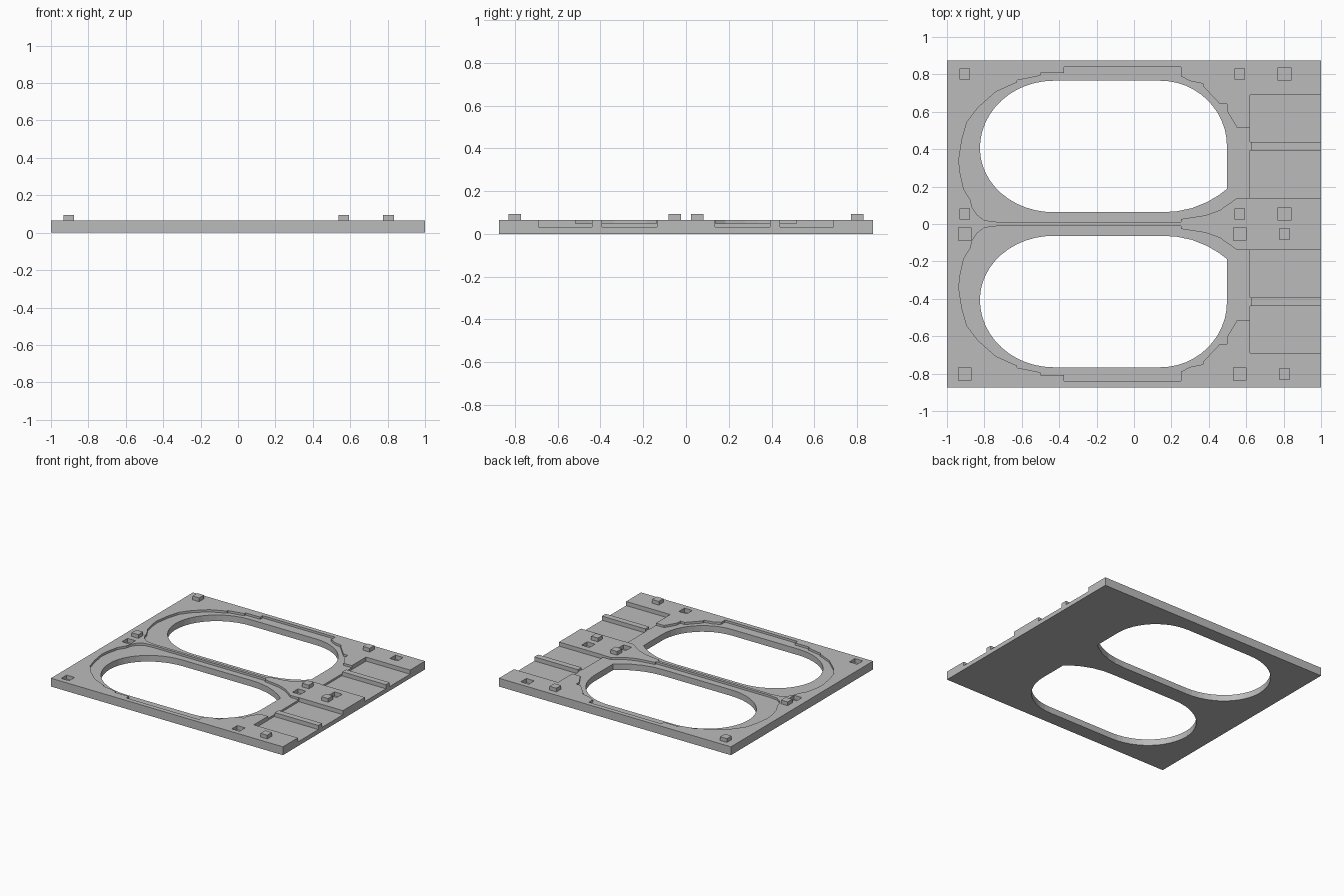
import bpy, bmesh
from math import cos, sin, radians

cube = bpy.data.objects.get("Cube")
if cube:
    bpy.data.objects.remove(cube, do_unlink=True)

grey = bpy.data.materials.new("plain grey")
grey.use_nodes = True
colour = (0.5, 0.5, 0.5, 1)
grey.diffuse_color = colour
grey.node_tree.nodes["Principled BSDF"].inputs["Base Color"].default_value = colour

TOP, OVER = 0.065, 0.12


def prism(name, outline, z0, z1):
    """Extrude a flat outline from z0 to z1."""
    bm = bmesh.new()
    face = bm.faces.new([bm.verts.new((x, y, z0)) for x, y in outline])
    new = bmesh.ops.extrude_face_region(bm, geom=[face])["geom"]
    verts = [v for v in new if isinstance(v, bmesh.types.BMVert)]
    bmesh.ops.translate(bm, verts=verts, vec=(0, 0, z1 - z0))
    bmesh.ops.recalc_face_normals(bm, faces=bm.faces)
    mesh = bpy.data.meshes.new(name)
    bm.to_mesh(mesh)
    bm.free()
    mesh.materials.append(grey)
    obj = bpy.data.objects.new(name, mesh)
    bpy.context.collection.objects.link(obj)
    return obj


def rect(x0, x1, y0, y1):
    return [(x0, y0), (x1, y0), (x1, y1), (x0, y1)]


def square(x, y, half):
    return rect(x - half, x + half, y - half, y + half)


def arc(cx, cy, rx, ry, start, end, steps=12):
    angles = [radians(start + (end - start) * i / steps) for i in range(steps + 1)]
    return [(cx + rx * cos(a), cy + ry * sin(a)) for a in angles]


def cut(obj, outline, z0):
    cutter = prism("cutter", outline, z0, OVER)
    cutter.hide_render = True
    mod = obj.modifiers.new("cut", "BOOLEAN")
    mod.operation, mod.solver, mod.object = "DIFFERENCE", "EXACT", cutter
    bpy.context.view_layer.objects.active = obj
    bpy.ops.object.modifier_apply(modifier=mod.name)
    bpy.data.objects.remove(cutter, do_unlink=True)


# Long opening with rounded ends, clipped on its +x side
opening = (arc(0.14, 0.415, 0.357, 0.351, 0, 90)
           + arc(-0.43, 0.405, 0.394, 0.361, 90, 180)
           + arc(-0.43, 0.405, 0.394, 0.342, 180, 270)[1:]
           + [(0.15, 0.063), (0.23, 0.068), (0.31, 0.085), (0.39, 0.117),
              (0.45, 0.152), (0.497, 0.187)])

# Stepped shallow recess around the opening
recess = [(-0.375, 0.839), (0.25, 0.839), (0.25, 0.791), (0.30, 0.764),
          (0.37, 0.75), (0.37, 0.736), (0.46, 0.641), (0.497, 0.641),
          (0.50, 0.60), (0.55, 0.516), (0.625, 0.516), (0.625, 0.138),
          (0.55, 0.138), (0.46, 0.075), (0.385, 0.047), (0.25, 0.026),
          (0.25, 0.011), (-0.73, 0.011), (-0.80, 0.02), (-0.84, 0.05),
          (-0.865, 0.088), (-0.875, 0.13), (-0.91, 0.185), (-0.93, 0.275),
          (-0.937, 0.34), (-0.92, 0.45), (-0.893, 0.545), (-0.835, 0.621),
          (-0.74, 0.706), (-0.625, 0.758), (-0.625, 0.768), (-0.50, 0.793),
          (-0.50, 0.808), (-0.375, 0.808)]

plate = prism("base_plate", rect(-1, 1, -0.875, 0.875), 0, TOP)
for side in (1, -1):
    def flip(points):
        return [(x, y * side) for x, y in points]
    cut(plate, flip(recess), 0.048)
    cut(plate, flip(opening), -0.1)
    # Channels running out to the edge
    for y0, y1 in ((0.136, 0.393), (0.439, 0.691)):
        cut(plate, flip(rect(0.62, 1.1, y0, y1)), 0.033)

# Locating pegs, each facing a matching socket across the middle
pegs = [(-0.905, 0.802), (0.565, 0.802), (-0.905, 0.053),
        (0.565, 0.053), (0.805, -0.053), (0.805, -0.802)]
for x, y in pegs:
    prism("locating_peg", square(x, y, 0.029), TOP - 0.005, 0.094)
    cut(plate, square(x, -y, 0.034), 0.033)
